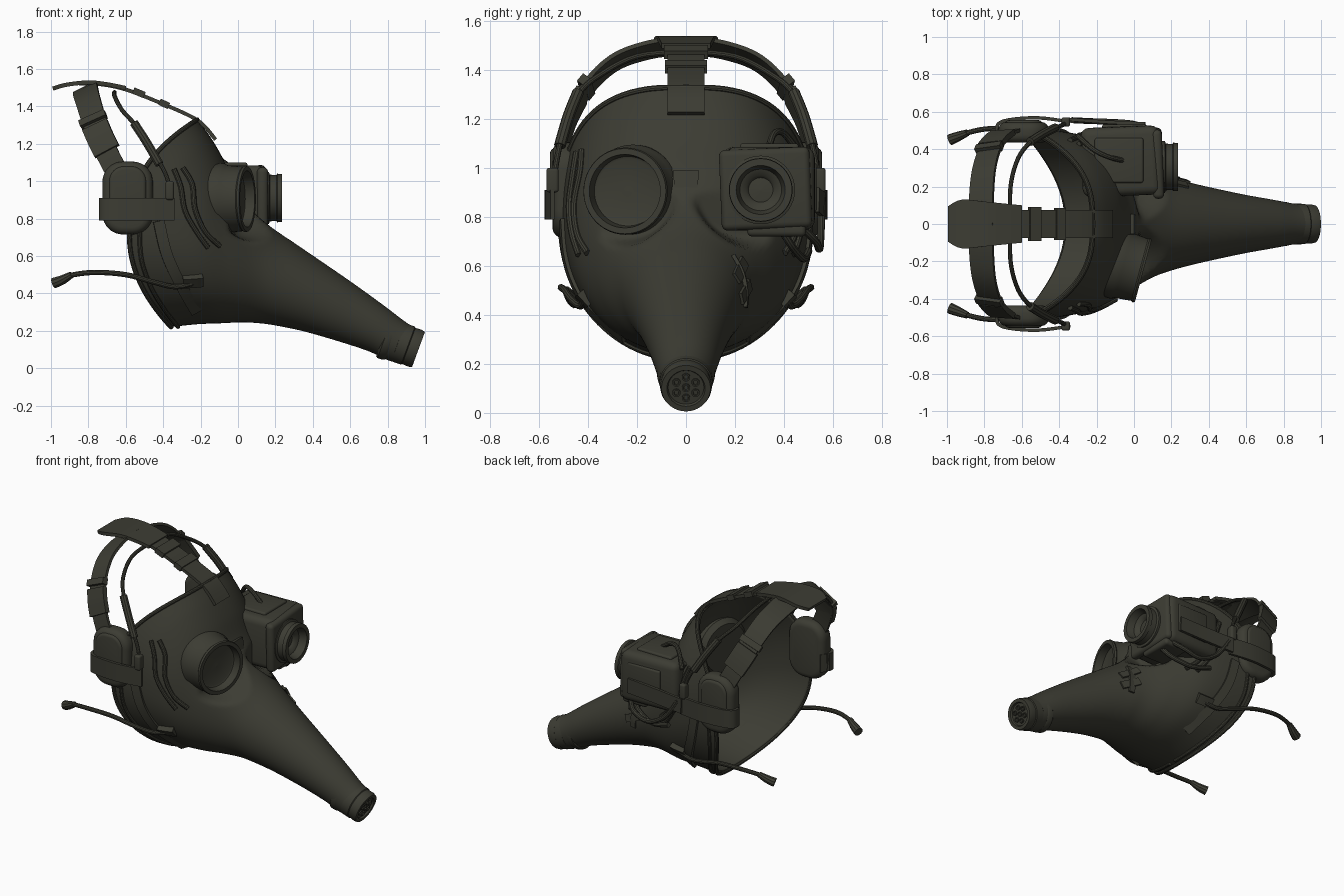
import bpy, bmesh, math
from mathutils import Vector

if "Cube" in bpy.data.objects:
    bpy.data.objects.remove(bpy.data.objects["Cube"])

mat = bpy.data.materials.new("dark_olive_leather")
mat.diffuse_color = (0.045, 0.045, 0.033, 1)
mat.use_nodes = True
mat.node_tree.nodes["Principled BSDF"].inputs["Base Color"].default_value = mat.diffuse_color
CENTRE = Vector((-0.5, 0, 0.85))
BEAK_CENTRE = Vector((0.2, 0, 0.45))


def finish(name, bm, angle=35, recalc=True):
    if recalc:
        bmesh.ops.recalc_face_normals(bm, faces=bm.faces)
    me = bpy.data.meshes.new(name)
    bm.to_mesh(me)
    bm.free()
    me.materials.append(mat)
    me.shade_smooth()
    me.set_sharp_from_angle(angle=math.radians(angle))
    ob = bpy.data.objects.new(name, me)
    bpy.context.collection.objects.link(ob)
    return ob


def spline(P, u):
    """Smooth value through the tuples in P at position u."""
    i = min(int(u), len(P) - 2)
    f = u - i
    a, b, c, d = P[max(i - 1, 0)], P[i], P[i + 1], P[min(i + 2, len(P) - 1)]
    return [0.5 * (2 * q + (r - p) * f + (2 * p - 5 * q + 4 * r - s) * f * f
                   + (3 * q - p - 3 * r + s) * f ** 3) for p, q, r, s in zip(a, b, c, d)]


def sweep(name, pts, w, t=None, steps=5, centre=CENTRE):
    """Strap (w wide, t thick) or round cable (radius w) along smooth points."""
    ws = w if isinstance(w, (list, tuple)) else [w] * len(pts)
    P = [tuple(p) + (k,) for p, k in zip(pts, ws)]
    n = (len(P) - 1) * steps
    S = [spline(P, i / steps) for i in range(n + 1)]
    bm = bmesh.new()
    rings = []
    for i, q in enumerate(S):
        p = Vector(q[:3])
        tan = (Vector(S[min(i + 1, n)][:3]) - Vector(S[max(i - 1, 0)][:3])).normalized()
        side = tan.cross(p - centre).normalized()
        nor = side.cross(tan)
        if t:
            sec = [(a * q[3] / 2, b * t / 2) for a, b in ((1, 1), (-1, 1), (-1, -1), (1, -1))]
        else:
            sec = [(q[3] * math.cos(k * math.pi / 5), q[3] * math.sin(k * math.pi / 5)) for k in range(10)]
        rings.append([bm.verts.new(p + side * a + nor * b) for a, b in sec])
    m = len(rings[0])
    for r, s in zip(rings, rings[1:]):
        for k in range(m):
            bm.faces.new((r[k], r[(k + 1) % m], s[(k + 1) % m], s[k]))
    bm.faces.new(rings[0])
    bm.faces.new(rings[-1])
    return finish(name, bm)


def lathe(name, profile, origin, axis, n=40):
    """Turned part: profile of (radius, height along axis)."""
    q = Vector(axis).normalized().to_track_quat('Z', 'Y')
    bm = bmesh.new()
    rings = [[bm.verts.new(Vector(origin) + q @ Vector((r * math.cos(k * math.tau / n),
              r * math.sin(k * math.tau / n), h))) for k in range(n)] for r, h in profile]
    for r, s in zip(rings, rings[1:]):
        for k in range(n):
            bm.faces.new((r[k], r[(k + 1) % n], s[(k + 1) % n], s[k]))
    bm.faces.new(rings[0])
    bm.faces.new(rings[-1])
    return finish(name, bm)


def box(name, loc, size, bevel=0.02, rot=(0, 0, 0), corner=0):
    """Bevelled box; corner rounds the outline seen along y first."""
    bm = bmesh.new()
    bmesh.ops.create_cube(bm, size=1)
    bmesh.ops.scale(bm, vec=size, verts=bm.verts)
    if corner:
        along = [e for e in bm.edges if abs(e.verts[0].co.y - e.verts[1].co.y) > size[1] / 2]
        bmesh.ops.bevel(bm, geom=along, offset=corner, segments=8, profile=0.5, affect='EDGES')
    edges = [e for e in bm.edges if e.calc_face_angle(0) > 1]
    bmesh.ops.bevel(bm, geom=edges, offset=bevel, segments=4, profile=0.5, affect='EDGES')
    ob = finish(name, bm)
    ob.location, ob.rotation_euler = loc, rot
    return ob


# Mask shell sections: top x, top z, bottom x, bottom z, half width, side sweep-back, upper squareness
SECTIONS = [(-.22, 1.33, -.36, .22, .51, .29, 2.75), (-.15, 1.24, -.22, .235, .495, .2, 2.6),
            (-.08, 1.12, -.1, .24, .455, .12, 2.4), (-.02, .98, .02, .245, .37, .05, 2.2),
            (.06, .86, .12, .24, .29, 0, 2.1), (.17, .76, .22, .225, .25, 0, 2),
            (.33, .65, .36, .195, .21, 0, 2), (.6, .465, .55, .14, .16, 0, 2),
            (.78, .335, .7, .09, .13, 0, 2), (.885, .255, .81, .04, .11, 0, 2),
            (.975, .195, .92, .016, .095, 0, 2)]
EYE, EYE_AXIS = Vector((.05, .25, .905)), Vector((.96, .26, 0)).normalized()


def surf(u, t, off=0.0):
    tx, tz, bx, bz, w, bow, n = spline(SECTIONS, u)
    c, s = math.cos(t), math.sin(t)
    e = 2 / (n if c > 0 else 2.05)
    sc, ss = math.copysign(abs(c) ** e, c), math.copysign(abs(s) ** e, s)
    p = Vector(((tx + bx) / 2 + (tx - bx) / 2 * c - bow * s * s,
                (w + off) * ss, (tz + bz) / 2 + ((tz - bz) / 2 + off) * sc))
    # Eye sockets: press the face back behind each goggle
    side = 1 if p.y >= 0 else -1
    d = Vector((p.x, abs(p.y), p.z)) - EYE
    h = d.dot(EYE_AXIS)
    r = (d - EYE_AXIS * h).length
    fall = max(0, min(1, (.235 - r) / .05))
    push = max(0, h + .075) * fall * fall * (3 - 2 * fall)
    return p - Vector((EYE_AXIS.x, EYE_AXIS.y * side, 0)) * push


N, STEP = 96, 8
bm = bmesh.new()
grid = [[bm.verts.new(surf(i / STEP, k * math.tau / N)) for k in range(N)] for i in range(10 * STEP + 1)]
for r, s in zip(grid, grid[1:]):
    for k in range(N):
        bm.faces.new((r[k], s[k], s[(k + 1) % N], r[(k + 1) % N]))
shell = finish("beaked_mask_shell", bm, 60, recalc=False)
mod = shell.modifiers.new("thickness", 'SOLIDIFY')
mod.thickness, mod.offset = 0.02, -1

SAMPLES = [surf(i / 10, k * math.pi / 90) for i in range(70) for k in range(1, 90)]


def on_mask(x, z, s):
    p = min(SAMPLES, key=lambda v: (v.x - x) ** 2 + (v.z - z) ** 2)
    return (p.x, s * (p.y + 0.006), p.z)


# Rim trim, beak tip collar and breathing holes
sweep("rim_trim", [surf(0.03, k * math.tau / 48) for k in range(49)], 0.013, steps=2)
tip, axis = Vector((.965, 0, .1)), Vector((.94, 0, -.345)).normalized()
lathe("beak_tip_collar", [(.098, -.13), (.109, -.115), (.108, -.06), (.103, -.055), (.105, -.02),
                          (.1, 0), (.078, 0), (.073, -.012), (.001, -.012)], tip, axis)
lathe("beak_band", [(.112, -.2), (.119, -.19), (.117, -.16), (.111, -.15)], tip, axis)
up = axis.cross(Vector((0, 1, 0)))
for k in range(7):
    a = k * math.tau / 6
    d = 0 if k == 6 else .045
    p = tip + up * d * math.cos(a) + Vector((0, d * math.sin(a), 0))
    lathe("breathing_hole", [(.017, -.02), (.017, -.004), (.011, -.004), (.009, -.011), (.001, -.011)],
          p, axis, 12)

# Round goggle on one eye
lathe("round_goggle", [(.16, -.22), (.188, -.19), (.19, -.13), (.18, -.11), (.172, -.02), (.178, -.012),
                       (.174, 0), (.15, 0), (.142, -.05), (.132, -.055), (.001, -.045)],
      (EYE.x, -EYE.y, EYE.z), (EYE_AXIS.x, -EYE_AXIS.y, 0), 48)

# Box camera on the other eye
box("camera_body", (-.07, .335, .915), (.42, .37, .34), .045, (0, 0, .04))
box("camera_front_plate", (.125, .325, .915), (.06, .37, .33), .026, (.04, 0, .04))
box("camera_base", (.05, .37, .75), (.18, .24, .06), .02)
box("camera_top_plate", (-.08, .34, 1.085), (.26, .24, .03), .012)
box("camera_side_plate", (-.05, .52, .92), (.24, .025, .2), .01)
lathe("camera_lens", [(.14, -.12), (.14, -.07), (.125, -.065), (.122, -.03), (.13, -.025), (.128, 0),
                      (.1, 0), (.085, -.05), (.06, -.06), (.05, -.075), (.001, -.07)],
      (.235, .305, .91), (1, 0, 0))
sweep("camera_cable", [(.08, .48, .75), (.02, .53, .7), (-.1, .545, .67), (-.23, .55, .74),
                       (-.33, .555, .88)], 0.016)
sweep("camera_lower_cable", [(.1, .4, .73), (.05, .44, .67), (-.08, .48, .63), (-.22, .5, .66)], 0.016)
sweep("camera_upper_cable", [(-.06, .34, 1.09), (-.14, .36, 1.14), (-.22, .4, 1.14), (-.3, .47, 1.05)], 0.014)
sweep("camera_strap", [(.06, .535, .87), (-.15, .545, .86), (-.36, .56, .85)], .1, .018)

# Nose bridge and stitched patches
sweep("nose_bridge", [surf(3.25, t, .004) for t in (-.12, -.06, -.02, .02, .06, .12)], .075, .02)
for t in (1.15, 1.5):
    sweep("beak_patch", [surf(u, t, .003) for u in (4.8, 5.1, 5.4, 5.7)], .05, .016, centre=BEAK_CENTRE)
sweep("beak_patch_cross", [surf(5.2, t, .005) for t in (.9, 1.2, 1.5, 1.75)], .04, .016,
      centre=BEAK_CENTRE)

# Centre strap and crown pad
sweep("centre_strap", [(-.85, 0, 1.522), (-.75, 0, 1.52), (-.6, 0, 1.49), (-.4, 0, 1.412),
                       (-.25, 0, 1.345), (-.18, 0, 1.295), (-.12, 0, 1.222)], .15, .02)
sweep("crown_pad", [(-.99, 0, 1.495), (-.92, 0, 1.515), (-.8, 0, 1.528), (-.7, 0, 1.518),
                    (-.6, 0, 1.498)], [.19, .26, .24, .22, .2], .022)
sweep("centre_buckle", [(-.56, 0, 1.485), (-.5, 0, 1.46)], .18, .035)
sweep("centre_slider", [(-.42, 0, 1.425), (-.37, 0, 1.402)], .17, .035)

for s in (1, -1):
    # Side straps over the head with buckles
    sweep("side_strap", [(-.815, 0, 1.5), (-.815, s * .15, 1.482), (-.8, s * .3, 1.425),
                         (-.76, s * .42, 1.3), (-.7, s * .48, 1.15), (-.62, s * .51, 1.0)],
          [.14, .14, .135, .13, .12, .12], .018)
    sweep("strap_sleeve", [(-.765, s * .425, 1.3), (-.735, s * .46, 1.23), (-.7, s * .488, 1.16)], .145, .032)
    sweep("strap_slider", [(-.78, s * .395, 1.345), (-.77, s * .42, 1.315)], .15, .04)
    # Ear pads and the bands that hold them
    box("ear_pad", (-.59, s * .49, .91), (.27, .11, .39), .04, corner=.11)
    box("ear_pad_cap", (-.59, s * .53, .95), (.2, .05, .26), .02, corner=.08)
    sweep("ear_band", [(-.7, s * .44, .85), (-.735, s * .5, .85), (-.7, s * .55, .85),
                       (-.52, s * .568, .85), (-.34, s * .545, .85)], .12, .018)
    # Thin harness cable, thick sleeve and clamp
    sweep("harness_cable", [(-.66, 0, 1.475), (-.66, s * .2, 1.455), (-.62, s * .35, 1.38),
                            (-.55, s * .44, 1.3), (-.45, s * .5, 1.15), (-.38, s * .53, 1.02),
                            (-.36, s * .545, .9)], .012)
    sweep("harness_sleeve", [(-.555, s * .44, 1.31), (-.49, s * .48, 1.21), (-.42, s * .515, 1.09)], .024)
    box("harness_clamp", (-.365, s * .545, .95), (.045, .05, .1), .012)
    # Raised seams over the cheek and jaw
    for d in (0, .06):
        sweep("cheek_seam", [on_mask(x - d, z, s) for x, z in
                             ((-.29, 1.07), (-.25, .98), (-.22, .85), (-.17, .73), (-.1, .65))], .014)
    sweep("jaw_seam", [on_mask(x, z, s) for x, z in
                       ((-.42, .78), (-.38, .62), (-.31, .45), (-.22, .3))], .06, .02)
    sweep("jaw_edge", [surf(.35, s * t, .003) for t in (1.6, 1.9, 2.2, 2.5, 2.8, 3.1)], .012)
    # Lower tie with its tip and anchor
    sweep("lower_tie", [(-.96, s * .46, .465), (-.9, s * .485, .495), (-.77, s * .51, .512),
                        (-.6, s * .495, .5), (-.45, s * .465, .46), (-.33, s * .43, .435),
                        on_mask(-.22, .46, s)], .014)
    sweep("tie_tip", [(-.985, s * .45, .455), (-.94, s * .468, .472), (-.89, s * .488, .5)],
          [.03, .026, .018])
    sweep("tie_anchor", [on_mask(-.29, .46, s), on_mask(-.24, .465, s), on_mask(-.18, .47, s)], .065, .035)
